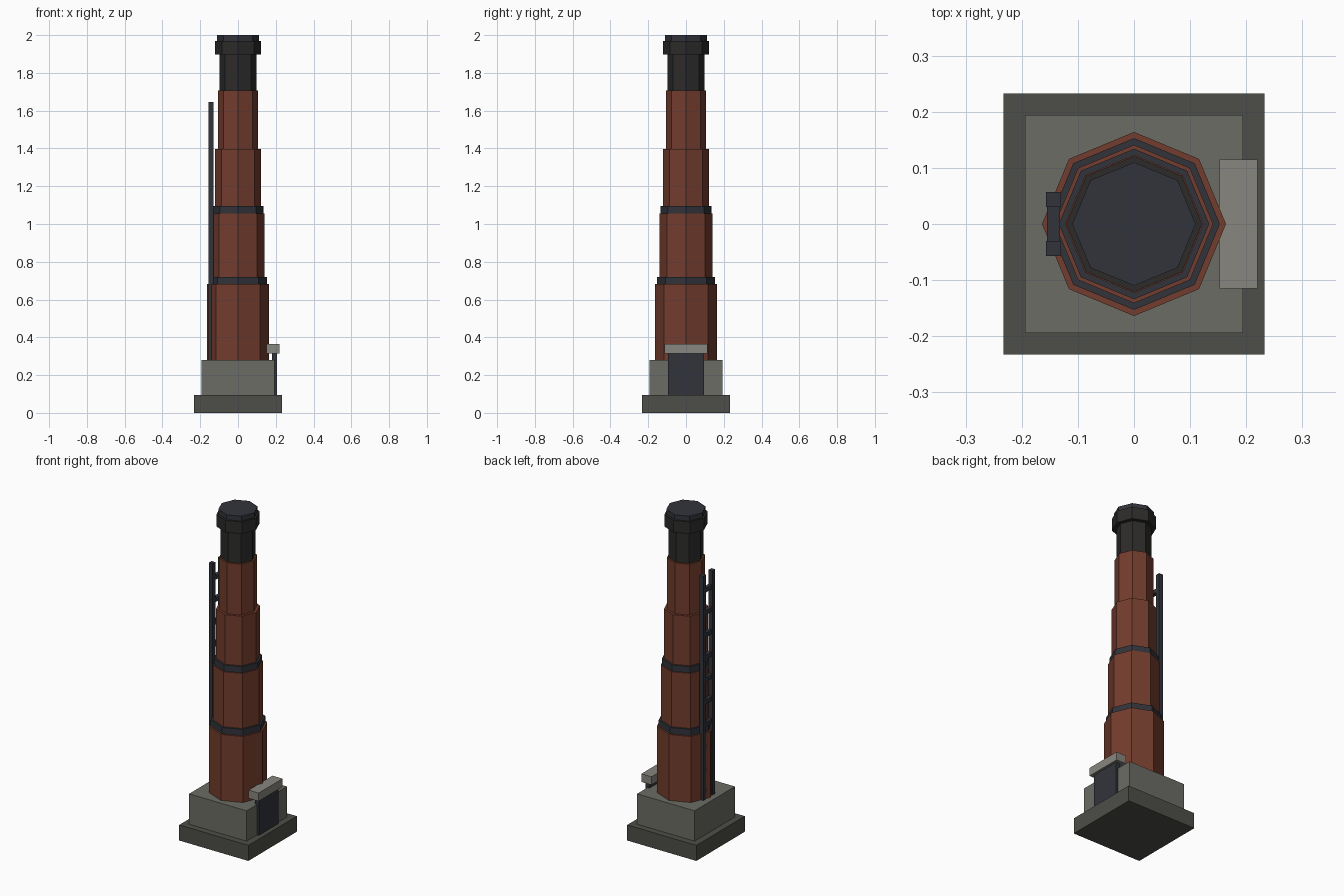
import bpy, math

if "Cube" in bpy.data.objects:
    bpy.data.objects.remove(bpy.data.objects["Cube"])


def material(name, rgb):
    m = bpy.data.materials.new(name)
    m.diffuse_color = (*rgb, 1)
    m.use_nodes = True
    m.node_tree.nodes["Principled BSDF"].inputs["Base Color"].default_value = m.diffuse_color
    return m


BRICK = material("brick", (0.17, 0.045, 0.026))
IRON = material("iron", (0.031, 0.034, 0.043))
SOOT = material("soot", (0.025, 0.024, 0.023))
FOOTING = material("dark_stone", (0.075, 0.075, 0.065))
STONE = material("stone", (0.15, 0.15, 0.13))
PALE = material("pale_stone", (0.25, 0.24, 0.21))


def box(name, x, y, z, mat):
    """Box from (min, max) ranges on each axis."""
    bpy.ops.mesh.primitive_cube_add(size=1, location=[sum(r) / 2 for r in (x, y, z)])
    o = bpy.context.object
    o.name = name
    o.scale = [r[1] - r[0] for r in (x, y, z)]
    bpy.ops.object.transform_apply(location=False, rotation=False, scale=True)
    o.data.materials.append(mat)
    return o


def octagon(name, radius, z0, z1, mat):
    """Eight-sided drum with corners on the x and y axes."""
    bpy.ops.mesh.primitive_cylinder_add(vertices=8, radius=radius, depth=z1 - z0,
                                        location=(0, 0, (z0 + z1) / 2))
    o = bpy.context.object
    o.name = name
    o.data.materials.append(mat)
    return o


# Square base
box("footing", (-0.233, 0.233), (-0.233, 0.233), (0, 0.095), FOOTING)
box("plinth", (-0.194, 0.194), (-0.194, 0.194), (0.095, 0.28), STONE)

# Stepped octagonal stack with bands and cap
for name, radius, z0, z1, mat in [
    ("shaft_1", 0.164, 0.28, 0.682, BRICK),
    ("band_1", 0.153, 0.682, 0.72, IRON),
    ("shaft_2", 0.141, 0.72, 1.056, BRICK),
    ("band_2", 0.134, 1.056, 1.094, IRON),
    ("shaft_3", 0.123, 1.094, 1.396, BRICK),
    ("shaft_4", 0.107, 1.396, 1.706, BRICK),
    ("sooty_neck", 0.097, 1.706, 1.897, SOOT),
    ("cap_ring", 0.121, 1.897, 1.97, SOOT),
    ("cap_lid", 0.11, 1.97, 2.0, IRON),
]:
    octagon(name, radius, z0, z1, mat)

# Furnace door and lintel on the right side
box("door", (0.18, 0.206), (-0.094, 0.094), (0.095, 0.315), IRON)
box("lintel", (0.152, 0.22), (-0.115, 0.115), (0.315, 0.365), PALE)

# Ladder on the left side
for side, label in ((-1, "front"), (1, "back")):
    box("ladder_rail_" + label, (-0.157, -0.131),
        sorted((side * 0.03, side * 0.057)), (0.28, 1.646), IRON)
for i in range(10):
    z = 0.325 + i * 0.136
    box(f"ladder_rung_{i + 1}", (-0.155, -0.132), (-0.035, 0.035), (z - 0.012, z + 0.012), IRON)
